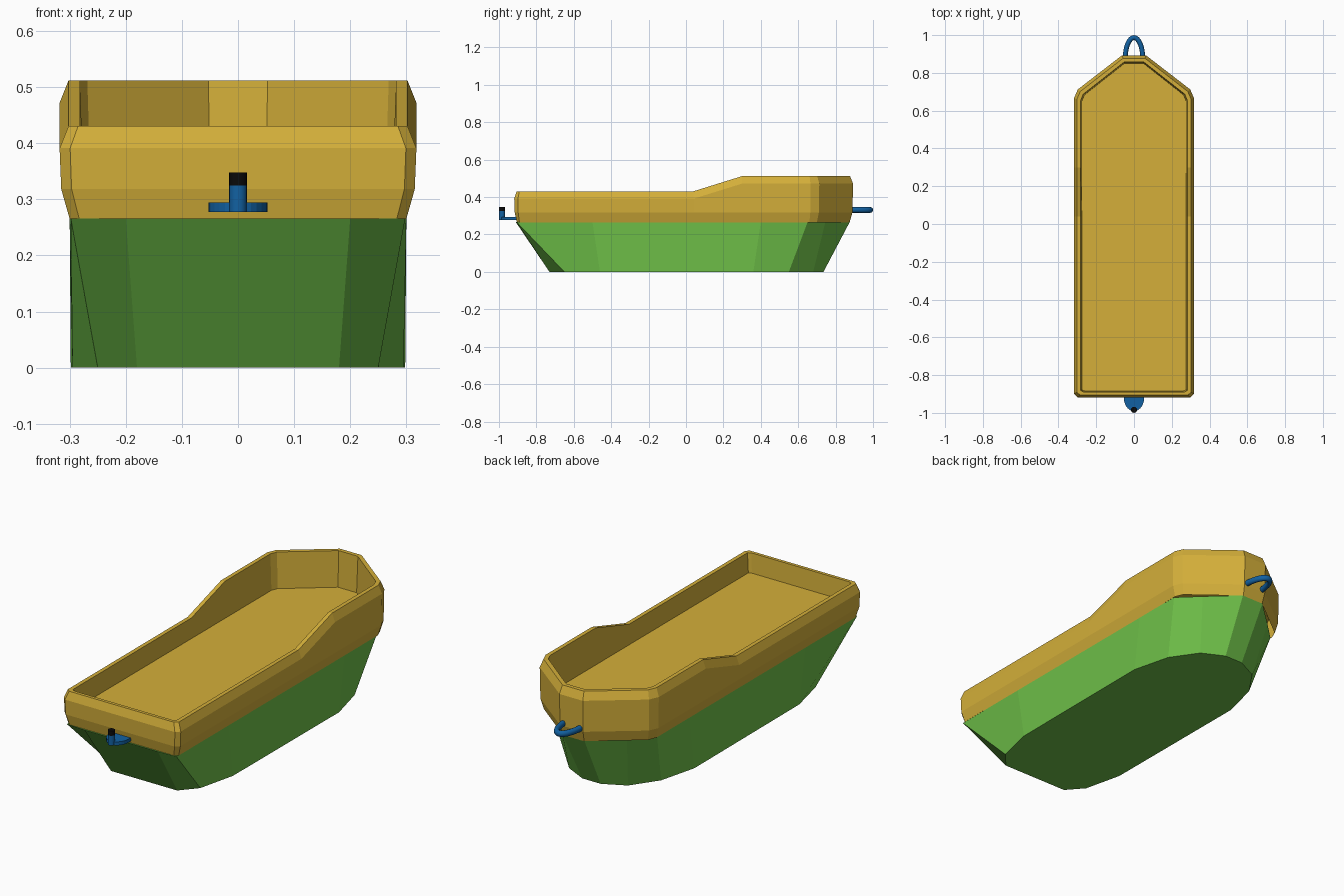
import bpy, bmesh, math

if "Cube" in bpy.data.objects:
    bpy.data.objects.remove(bpy.data.objects["Cube"])


def material(name, rgb):
    m = bpy.data.materials.new(name)
    m.diffuse_color = (*rgb, 1)
    m.use_nodes = True
    m.node_tree.nodes["Principled BSDF"].inputs["Base Color"].default_value = m.diffuse_color
    return m


YELLOW = material("yellow", (0.66, 0.43, 0.042))
GREEN = material("green", (0.155, 0.52, 0.065))
BLUE = material("blue", (0.006, 0.12, 0.36))
BLACK = material("black", (0.003, 0.003, 0.003))


def loft(name, rings, mat, cap_start=True, cap_end=True, closed=True):
    """Skin a list of equal-length rings of points."""
    bm = bmesh.new()
    vs = [[bm.verts.new(p) for p in r] for r in rings]
    n = len(rings[0])
    for a, b in zip(vs, vs[1:]):
        for i in range(n):
            j = (i + 1) % n
            bm.faces.new((a[i], a[j], b[j], b[i]))
    if cap_start:
        bm.faces.new(vs[0][::-1])
    if cap_end:
        bm.faces.new(vs[-1])
    bmesh.ops.recalc_face_normals(bm, faces=bm.faces[:])
    me = bpy.data.meshes.new(name)
    bm.to_mesh(me)
    bm.free()
    me.materials.append(mat)
    ob = bpy.data.objects.new(name, me)
    bpy.context.collection.objects.link(ob)
    return ob


def mirrored(half):
    """Close a right-hand half outline (stern to bow) across x = 0."""
    return half + [(-p[0], *p[1:]) for p in reversed(half)]


# Hull: rounded bottom outline flaring out to a square stern and pointed bow
bottom = [(0.18, -0.73), (0.25, -0.65), (0.295, -0.46), (0.298, 0.36),
          (0.25, 0.55), (0.16, 0.68), (0.05, 0.735)]
top = [(0.2, -0.91), (0.298, -0.905), (0.30, -0.5), (0.30, 0.4),
       (0.298, 0.65), (0.2, 0.745), (0.06, 0.875)]
loft("hull", [mirrored([(x, y, 0.0) for x, y in bottom]),
              mirrored([(x, y, 0.266) for x, y in top])], GREEN)


# Upper body: bulging wall, thin rim rising toward the bow, sunken deck
def rim_height(y):
    t = min(1, max(0, (y - 0.04) / 0.26))
    return 0.431 + 0.081 * t


# outline point and its outward direction
outline = [(0.283, -0.904, 0.9, -0.8), (0.30, -0.89, 1, -0.5),
           (0.30, 0.04, 1, 0), (0.30, 0.30, 1, 0), (0.30, 0.66, 1, 0.3),
           (0.283, 0.70, 0.8, 0.7), (0.058, 0.875, 0.3, 1)]


def wall_ring(offset, height):
    return mirrored([(x + dx * offset, y + dy * offset, height(y))
                     for x, y, dx, dy in outline])


loft("upper_body", [
    wall_ring(0.0, lambda y: 0.265),
    wall_ring(0.015, lambda y: 0.318),
    wall_ring(0.018, lambda y: rim_height(y) - 0.04),
    wall_ring(0.002, rim_height),
    wall_ring(-0.018, rim_height),
    wall_ring(-0.025, lambda y: 0.335)], YELLOW, cap_start=False)

# Bow loop: a bent round bar
path = [(0.047 * math.cos(a), 0.87 + 0.117 * math.sin(a), math.cos(a), math.sin(a))
        for a in (math.pi * i / 16 for i in range(17))]
rings = []
for x, y, c, s in path:
    nx, ny = c * 0.117, s * 0.047
    d = math.hypot(nx, ny)
    nx, ny = nx / d, ny / d
    rings.append([(x + nx * 0.013 * math.cos(b), y + ny * 0.013 * math.cos(b),
                   0.331 + 0.015 * math.sin(b))
                  for b in (math.tau * k / 12 for k in range(12))])
loop = loft("bow_loop", rings, BLUE)

# Stern hook: half-round plate carrying an upright peg with a black tip
plate = [(0.053 * math.cos(a), -0.925 - 0.065 * math.sin(a))
         for a in (math.pi * i / 14 for i in range(15))]
plate = [(-0.053, -0.89)] + plate[::-1] + [(0.053, -0.89)]
loft("hook_plate", [[(x, y, z) for x, y in plate] for z in (0.277, 0.294)], BLUE)


def peg(name, z0, z1, mat):
    circle = [(0.016 * math.cos(a), -0.984 + 0.016 * math.sin(a))
              for a in (math.tau * i / 16 for i in range(16))]
    return loft(name, [[(x, y, z) for x, y in circle] for z in (z0, z1)], mat)


pegs = [peg("hook_peg", 0.277, 0.325, BLUE), peg("hook_tip", 0.325, 0.348, BLACK)]

# Smooth the round fittings only
bpy.ops.object.select_all(action='DESELECT')
for ob in [loop] + pegs:
    ob.select_set(True)
bpy.context.view_layer.objects.active = loop
bpy.ops.object.shade_smooth_by_angle(angle=math.radians(40))
